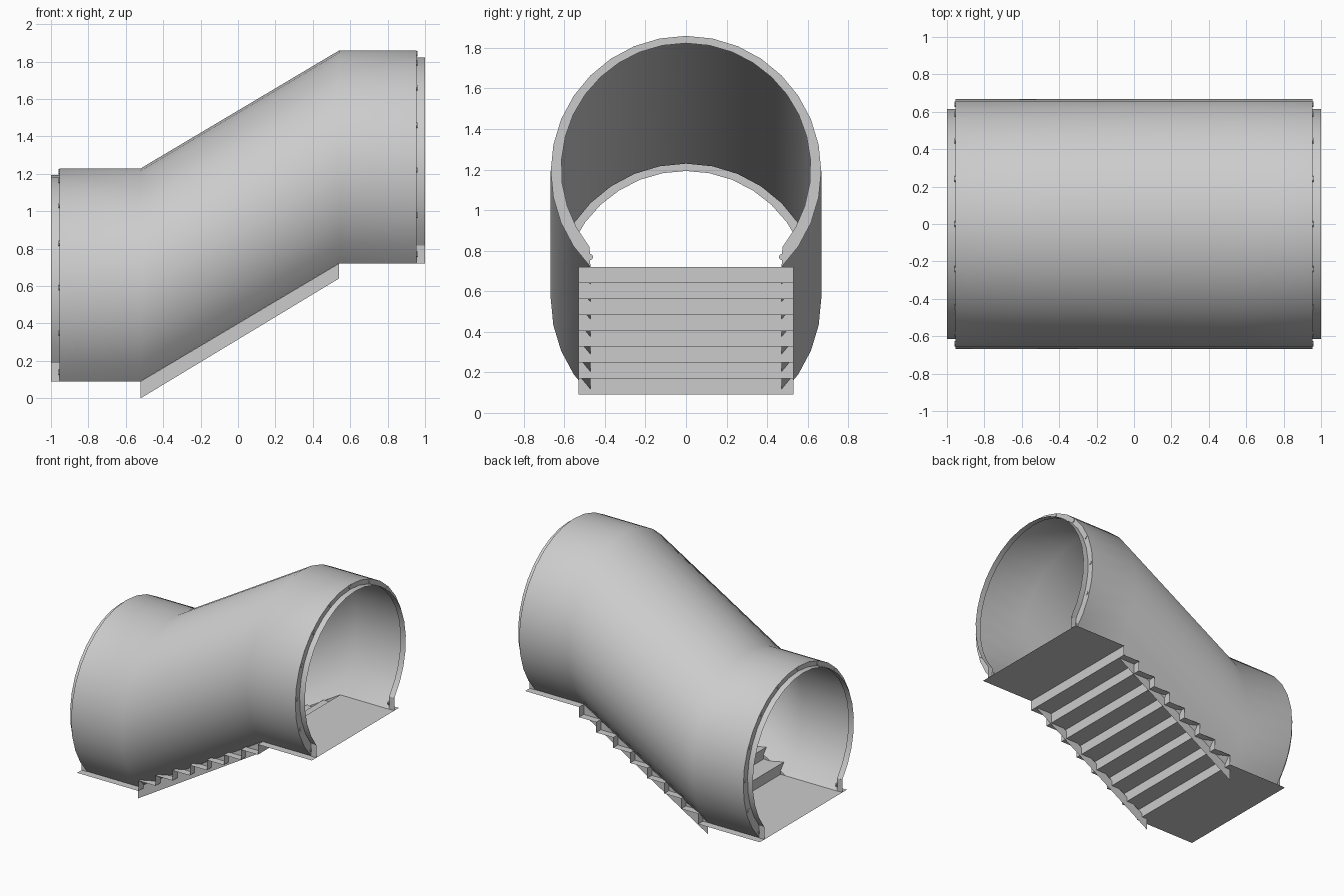
import bpy, bmesh
from math import sin, cos, radians
from mathutils import Matrix, Vector

cube = bpy.data.objects.get("Cube")
if cube:
    bpy.data.objects.remove(cube)

grey = bpy.data.materials.new("light_grey")
grey.use_nodes = True
colour = (0.6, 0.6, 0.6, 1)
grey.diffuse_color = colour
grey.node_tree.nodes["Principled BSDF"].inputs["Base Color"].default_value = colour

LOW, HIGH = 0.09, 0.72          # floor heights
KINK_A, KINK_B = -0.52, 0.54    # ends of the sloping part
RIM, END = 0.955, 1.0
HALF_W = 0.53
SEGS = 24


def finish(name, bm, smooth=False):
    mesh = bpy.data.meshes.new(name)
    bm.to_mesh(mesh)
    bm.free()
    mesh.materials.append(grey)
    obj = bpy.data.objects.new(name, mesh)
    bpy.context.collection.objects.link(obj)
    if smooth:
        bpy.ops.object.select_all(action='DESELECT')
        obj.select_set(True)
        bpy.context.view_layer.objects.active = obj
        bpy.ops.object.shade_smooth_by_angle(angle=radians(40))
    return obj


def loft(name, sections, smooth=False):
    """Join equal-length open point rows with quads."""
    bm = bmesh.new()
    rows = [[bm.verts.new(p) for p in s] for s in sections]
    for a, b in zip(rows, rows[1:]):
        for i in range(len(a) - 1):
            bm.faces.new((a[i], b[i], b[i + 1], a[i + 1]))
    return finish(name, bm, smooth)


def arc(x, floor, radius, rise, half_angle):
    """Open arc of the tunnel section, centred at rise above the floor."""
    angles = [radians(half_angle * (2 * i / SEGS - 1)) for i in range(SEGS + 1)]
    return [Vector((x, radius * sin(a), floor + rise + radius * cos(a))) for a in angles]


def outer(x, floor):
    return arc(x, floor, 0.667, 0.472, 135)


def inner(x, floor):
    return arc(x, floor, 0.615, 0.488, 129.4)


# Tunnel shell with stepped rims and collars
loft("tunnel_shell", [
    inner(-END, LOW), inner(-RIM, LOW), outer(-RIM, LOW),
    outer(KINK_A, LOW), outer(KINK_B, HIGH),
    outer(RIM, HIGH), inner(RIM, HIGH), inner(END, HIGH)], smooth=True)

# Floors and stair treads as one folded sheet
STEPS = 8
first, depth = -0.475, 0.145
rise = (HIGH - LOW) / STEPS
profile = [(-END, LOW)]
for i in range(STEPS):
    x = first + depth * i
    profile += [(x, LOW + rise * i), (x, LOW + rise * (i + 1))]
profile.append((END, HIGH))
loft("floor_and_stairs", [[(x, y, z) for y in (HALF_W, -HALF_W)] for x, z in profile])

# Stringers under the sloping edges, and upright tabs below the collar ends
for side, label in ((1, "left"), (-1, "right")):
    y = side * 0.473
    loft(label + "_stringer", [
        [(KINK_A, y, 0), (KINK_A, y, LOW)],
        [(KINK_B, y, HIGH - 0.08), (KINK_B, y, HIGH)]])
    for sx, floor, end in ((-1, LOW, "lower"), (1, HIGH, "upper")):
        top = inner(0, floor)[0].z
        loft(f"{label}_{end}_tab", [
            [(sx * x, side * 0.475, floor), (sx * x, side * 0.475, top)]
            for x in (RIM, END)])

# Bolts around both rims
for sx, floor, end in ((-1, LOW, "lower"), (1, HIGH, "upper")):
    bm = bmesh.new()
    for a, b in list(zip(outer(sx * RIM, floor), inner(sx * RIM, floor)))[::2]:
        bmesh.ops.create_cone(
            bm, cap_ends=True, segments=10, radius1=0.015, radius2=0.015, depth=0.01,
            matrix=Matrix.Translation((a + b) / 2) @ Matrix.Rotation(radians(90), 4, 'Y'))
    finish(end + "_rim_bolts", bm)
